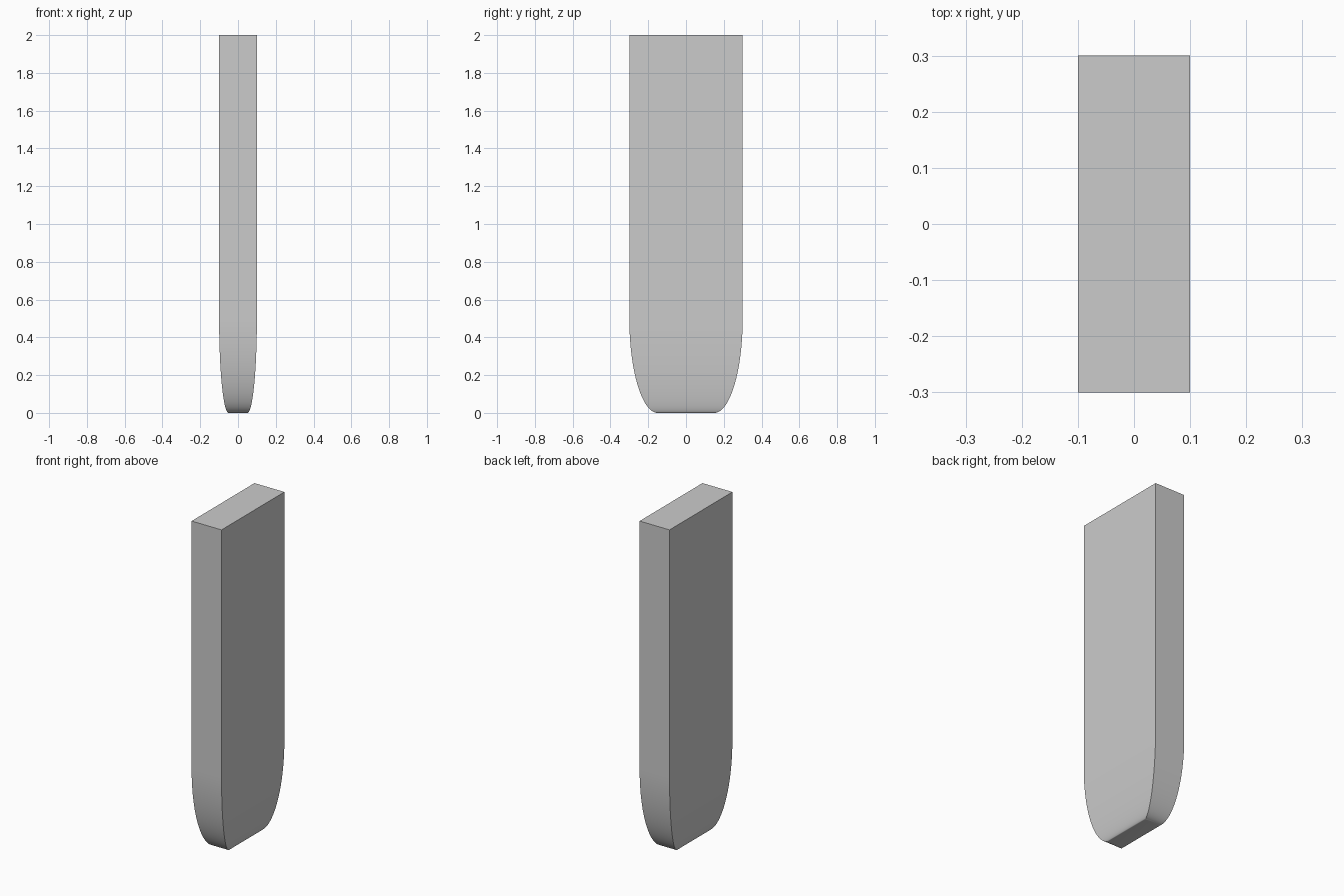
import bpy, bmesh, math

if "Cube" in bpy.data.objects:
    bpy.data.objects.remove(bpy.data.objects["Cube"])

HALF_X, HALF_Y, HEIGHT = 0.1, 0.3, 2.0
TIP_HEIGHT, TIP_SCALE, STEPS = 0.5, 0.5, 32

# Section scale and height: quarter-ellipse tip, then a straight shaft
sections = []
for i in range(STEPS + 1):
    a = math.pi / 2 * i / STEPS
    sections.append((TIP_SCALE + (1 - TIP_SCALE) * math.sin(a),
                     TIP_HEIGHT * (1 - math.cos(a))))
sections.append((1.0, HEIGHT))

# Loft rectangular rings through the sections
bm = bmesh.new()
rings = [[bm.verts.new((sx * HALF_X * s, sy * HALF_Y * s, z))
          for sx, sy in ((-1, -1), (1, -1), (1, 1), (-1, 1))]
         for s, z in sections]
for low, high in zip(rings, rings[1:]):
    for k in range(4):
        n = (k + 1) % 4
        bm.faces.new((low[k], low[n], high[n], high[k]))
bm.faces.new(rings[0][::-1])
bm.faces.new(rings[-1])

mesh = bpy.data.meshes.new("tapered_bar")
bm.to_mesh(mesh)
bm.free()
bar = bpy.data.objects.new("tapered_bar", mesh)
bpy.context.collection.objects.link(bar)

# Smooth the curved tip while keeping the corners crisp
bpy.context.view_layer.objects.active = bar
bar.select_set(True)
bpy.ops.object.shade_smooth_by_angle(angle=math.radians(30))
